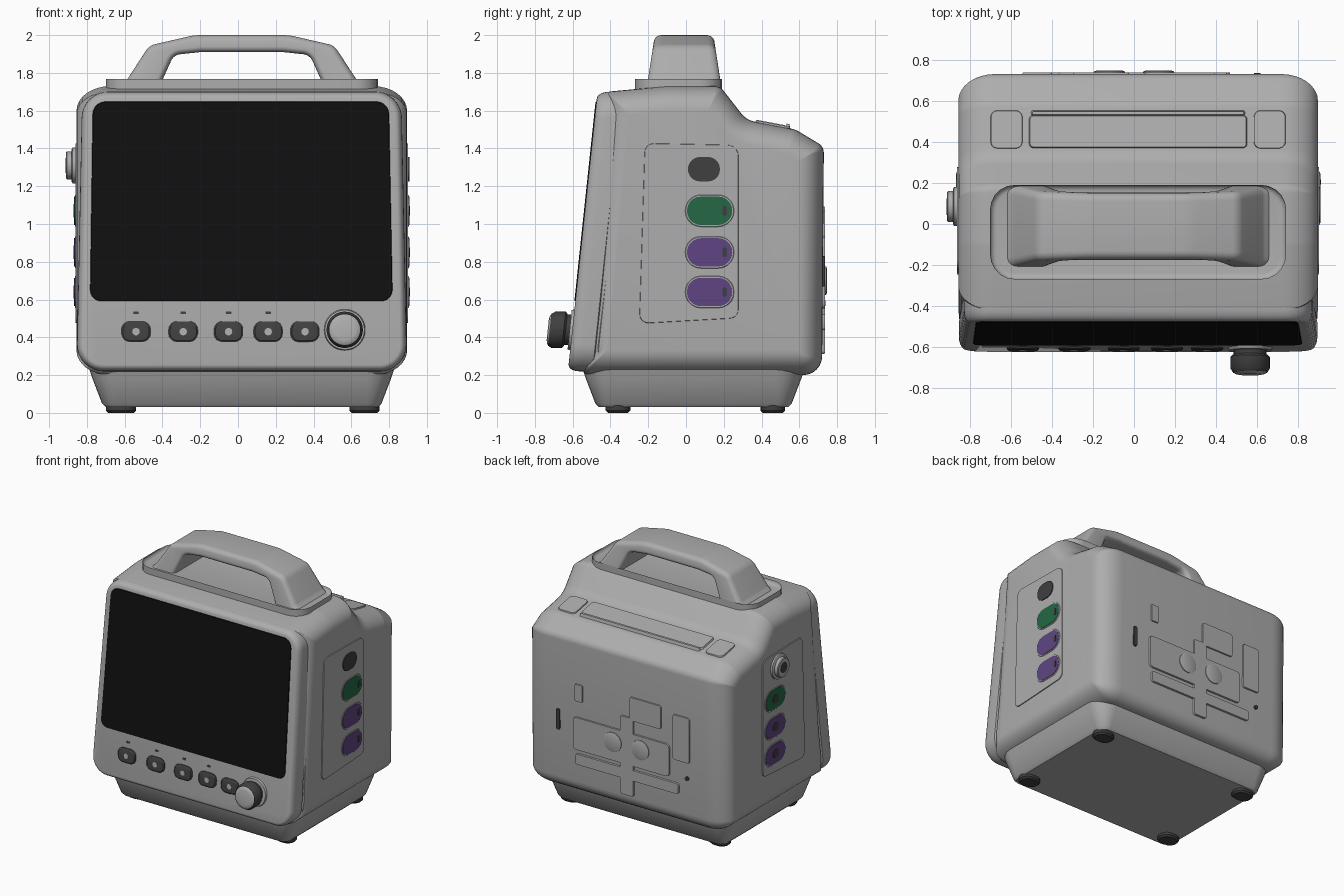
import bpy, bmesh
from math import sin, cos, tan, pi, radians
from mathutils import Vector

cube = bpy.data.objects.get("Cube")
if cube:
    bpy.data.objects.remove(cube)

MID = 0.02    # centre line of the case
HALF = 0.875  # half width of the case


def material(name, r, g, b):
    m = bpy.data.materials.new(name)
    m.use_nodes = True
    m.diffuse_color = (r, g, b, 1)
    bsdf = m.node_tree.nodes["Principled BSDF"]
    bsdf.inputs["Base Color"].default_value = (r, g, b, 1)
    bsdf.inputs["Roughness"].default_value = 0.6
    return m


GREY = material("case grey", 0.42, 0.42, 0.42)
DARK = material("dark rubber", 0.05, 0.05, 0.05)
BLACK = material("screen black", 0.005, 0.005, 0.005)
GREEN = material("port green", 0.018, 0.14, 0.06)
PURPLE = material("port purple", 0.115, 0.06, 0.23)


def outline(pts, inset, seg):
    """Counter-clockwise polygon (u, v, radius), inset and with filleted corners."""
    n = len(pts)
    p = [Vector(q[:2]) for q in pts]
    d = [(p[(i + 1) % n] - p[i]).normalized() for i in range(n)]
    turn = [d[i - 1].cross(d[i]) for i in range(n)]
    ang = [d[i - 1].angle(d[i]) for i in range(n)]
    moved = []
    for i in range(n):
        normal = Vector((-d[i - 1].y - d[i].y, d[i - 1].x + d[i].x)).normalized()
        moved.append(p[i] + normal * inset / cos(ang[i] / 2))
    ring = []
    for i in range(n):
        r = max(pts[i][2] - inset, 0.004) if turn[i] > 0 else pts[i][2] + inset
        a, b, c = moved[i - 1], moved[i], moved[(i + 1) % n]
        t = min(r * tan(ang[i] / 2), 0.49 * (b - a).length, 0.49 * (c - b).length)
        start, end, k = b - d[i - 1] * t, b + d[i] * t, cos(ang[i] / 2)
        for j in range(seg + 1):
            s = j / seg
            w0, w1, w2 = (1 - s) ** 2, 2 * s * (1 - s) * k, s * s
            ring.append((start * w0 + b * w1 + end * w2) / (w0 + w1 + w2))
    return ring


def soft(w0, w1, inset, depth, both=True, n=5):
    """Extrusion steps (position, inset) with rounded edges."""
    arc = [(depth * (1 - cos(a)), inset * (1 - sin(a)))
           for a in [i / n * pi / 2 for i in range(n + 1)]]
    steps = [(w0 + w, i) for w, i in arc]
    return steps + ([(w1 - w, i) for w, i in reversed(arc)] if both else [(w1, 0)])


def solid(name, pts, steps, place, mat, seg=5):
    """Loft an outline through the steps and cap both ends."""
    bm = bmesh.new()
    rings = [[bm.verts.new(place(q.x, q.y, w)) for q in outline(pts, i, seg)]
             for w, i in steps]
    n = len(rings[0])
    for a, b in zip(rings, rings[1:]):
        for i in range(n):
            j = (i + 1) % n
            bm.faces.new((a[i], a[j], b[j], b[i]))
    bm.faces.new(rings[0])
    bm.faces.new(rings[-1])
    bmesh.ops.recalc_face_normals(bm, faces=bm.faces)
    mesh = bpy.data.meshes.new(name)
    bm.to_mesh(mesh)
    bm.free()
    mesh.materials.append(mat)
    ob = bpy.data.objects.new(name, mesh)
    bpy.context.collection.objects.link(ob)
    bpy.ops.object.select_all(action='DESELECT')
    ob.select_set(True)
    bpy.context.view_layer.objects.active = ob
    bpy.ops.object.shade_smooth_by_angle(angle=radians(35))
    return ob


def rect(cx, cy, w, h, r):
    x, y = w / 2, h / 2
    return [(cx - x, cy - y, r), (cx + x, cy - y, r), (cx + x, cy + y, r), (cx - x, cy + y, r)]


def disc(cx, cy, r):
    return rect(cx, cy, 2 * r, 2 * r, r)


# Placements: front is tilted back, slope follows the rear shoulder
def front(u, v, w): return (u, -0.62 + (v - 0.27) * 0.106 + w, v)
def across(u, v, w): return (MID + w, u, v)
def plan(u, v, w): return (u, v, w)
def back(u, v, w): return (u, 0.73 + w, v)
def slope(u, v, w): return (u, v, 1.55 - (v - 0.32) * 0.19 + w)
def grip(u, v, w): return (MID + u, -0.01 + w * (3 - v), v)


# Main case from its side profile
case = [(-0.56, 0.20, 0.05), (0.72, 0.20, 0.10), (0.73, 1.41, 0.06), (0.58, 1.50, 0.10),
        (0.32, 1.55, 0.12), (0.18, 1.73, 0.06), (-0.10, 1.73, 0.2), (-0.42, 1.70, 0.02)]
solid("main_case", case, soft(-HALF, HALF, 0.13, 0.18, n=8), across, GREY, 6)

# Front bezel with a seam groove
bezel = [(-0.855, 0.22, 0.14), (0.895, 0.22, 0.14), (0.865, 1.70, 0.14), (-0.825, 1.70, 0.14)]
seam = [(0.13, 0), (0.135, 0.012), (0.145, 0.012), (0.15, 0), (0.30, 0)]
solid("front_bezel", bezel, soft(0, 0.12, 0.035, 0.06, both=False) + seam, front, GREY, 8)

# Screen
screen = [(-0.785, 0.59, 0.06), (0.82, 0.59, 0.06), (0.80, 1.65, 0.07), (-0.77, 1.65, 0.07)]
solid("screen", screen, [(-0.005, 0.004), (0.003, 0)], front, BLACK)

# Buttons with small light icons and indicator marks
for x in (-0.54, -0.29, -0.05, 0.16, 0.355):
    solid("button", rect(x, 0.43, 0.155, 0.11, 0.045), [(-0.012, 0.008), (-0.006, 0), (0.01, 0)],
          front, DARK, 4)
    solid("button_icon", disc(x, 0.43, 0.02), [(-0.015, 0), (-0.01, 0)], front, GREY, 3)
    if x < 0.3:
        solid("indicator", rect(x, 0.53, 0.03, 0.015, 0.006), [(-0.003, 0), (0.003, 0)],
              front, DARK, 2)

# Rotary knob
KNOB = (0.565, 0.44)
solid("knob_collar", disc(*KNOB, 0.112), [(-0.014, 0.008), (0.01, 0)], front, GREY, 8)
solid("knob_stem", disc(*KNOB, 0.08), [(-0.05, 0), (0.0, 0)], front, DARK, 8)
solid("knob_grip", disc(*KNOB, 0.096), [(-0.12, 0.012), (-0.10, 0), (-0.045, 0), (-0.035, 0.01)],
      front, DARK, 8)
solid("knob_cap", disc(*KNOB, 0.084), [(-0.13, 0.03), (-0.126, 0.01), (-0.118, 0)], front, GREY, 8)

# Carry handle arch, mirrored about the centre line
half = [(0.22, 1.91, 0.1), (0.36, 1.895, 0.06), (0.43, 1.74, 0.03), (0.44, 1.69, 0),
        (0.68, 1.70, 0), (0.61, 1.76, 0.08), (0.49, 1.945, 0.08), (0.25, 2.0, 0.3)]
arch = half + [(-u, v, r) for u, v, r in reversed(half)]
solid("carry_handle", arch, soft(-0.155, 0.155, 0.03, 0.035), grip, GREY, 6)
solid("handle_base", rect(MID, -0.04, 1.44, 0.46, 0.12), soft(1.738, 1.64, 0.03, 0.03, both=False),
      plan, GREY)

# Rear shoulder door, ridge and side pads
solid("top_door", rect(MID, 0.45, 1.06, 0.16, 0.02), [(0, 0), (0.012, 0.005)], slope, GREY)
solid("top_ridge", rect(MID, 0.54, 1.04, 0.025, 0.01), [(0, 0), (0.022, 0.006)], slope, GREY)
for s in (-1, 1):
    solid("shoulder_pad", rect(MID + s * 0.64, 0.46, 0.17, 0.2, 0.04),
          [(-0.03, 0), (0.008, 0.01)], slope, GREY)

# Tapered base and feet
solid("base", rect(MID, 0.04, 1.64, 1.20, 0.16), [(0.03, 0.10), (0.05, 0.08), (0.18, 0.03), (0.27, 0)],
      plan, GREY, 6)
for x in (-0.62, 0.67):
    for y in (-0.36, 0.46):
        solid("foot", rect(x, y, 0.16, 0.13, 0.065), [(0, 0.012), (0.012, 0), (0.04, 0)], plan, DARK)

# Side panels with oval ports
for s in (-1, 1):
    def side(u, v, w): return (MID + s * (HALF + w), u, v)
    panel = [(-0.25, 0.47, 0.05), (0.28, 0.50, 0.05), (0.28, 1.42, 0.06), (-0.22, 1.43, 0.05)]
    solid("side_panel", panel, [(-0.01, 0), (0.006, 0.004)], side, GREY)
    for z, colour in ((1.07, GREEN), (0.85, PURPLE), (0.64, PURPLE)):
        solid("port_rim", rect(0.125, z, 0.27, 0.18, 0.09), [(0, 0), (0.009, 0.008)], side, GREY)
        solid("port", rect(0.125, z, 0.24, 0.15, 0.075), [(0, 0), (0.012, 0)], side, colour)
        if s < 0:
            solid("port_socket", disc(0.125, z, 0.035), [(0, 0), (0.015, 0)], side, DARK)
        else:
            solid("port_pin", rect(0.205, z, 0.025, 0.05, 0.008), [(0, 0), (0.015, 0)], side, DARK, 2)
    if s > 0:
        solid("round_port", rect(0.095, 1.29, 0.17, 0.13, 0.065), [(0, 0), (0.012, 0)], side, DARK)
    else:
        # Protruding round connector
        solid("connector_flange", disc(0.085, 1.31, 0.095), [(0, 0), (0.02, 0), (0.026, 0.01)], side, GREY, 8)
        solid("connector_barrel", disc(0.085, 1.31, 0.075), [(0, 0), (0.05, 0), (0.055, 0.006)], side, GREY, 8)
        solid("connector_socket", disc(0.085, 1.31, 0.04), [(0.05, 0), (0.057, 0)], side, DARK)

# Back mounting plate, labels, screw bosses and slot
RAISED = [(-0.02, 0), (0.006, 0.004)]
for name, shape in (("mount_plate", rect(0.05, 0.68, 0.84, 0.26, 0.03)),
                    ("mount_rail", rect(0, 0.48, 0.9, 0.09, 0.02)),
                    ("mount_spine", rect(0, 0.62, 0.12, 0.62, 0.02)),
                    ("label_plate", rect(-0.16, 1.0, 0.28, 0.19, 0.02)),
                    ("tall_plate", rect(-0.47, 0.88, 0.15, 0.36, 0.02)),
                    ("upper_plate", rect(0.42, 1.0, 0.07, 0.14, 0.01))):
    solid(name, shape, RAISED, back, GREY, 3)
for x in (-0.12, 0.12):
    solid("screw_boss", disc(x, 0.70, 0.075), [(0, 0), (0.012, 0), (0.016, 0.01)], back, GREY, 6)
solid("back_slot", rect(0.6, 0.75, 0.03, 0.16, 0.01), [(-0.02, 0), (0.004, 0)], back, DARK, 2)
solid("back_pinhole", disc(-0.52, 0.58, 0.015), [(-0.02, 0), (0.008, 0)], back, DARK, 3)
